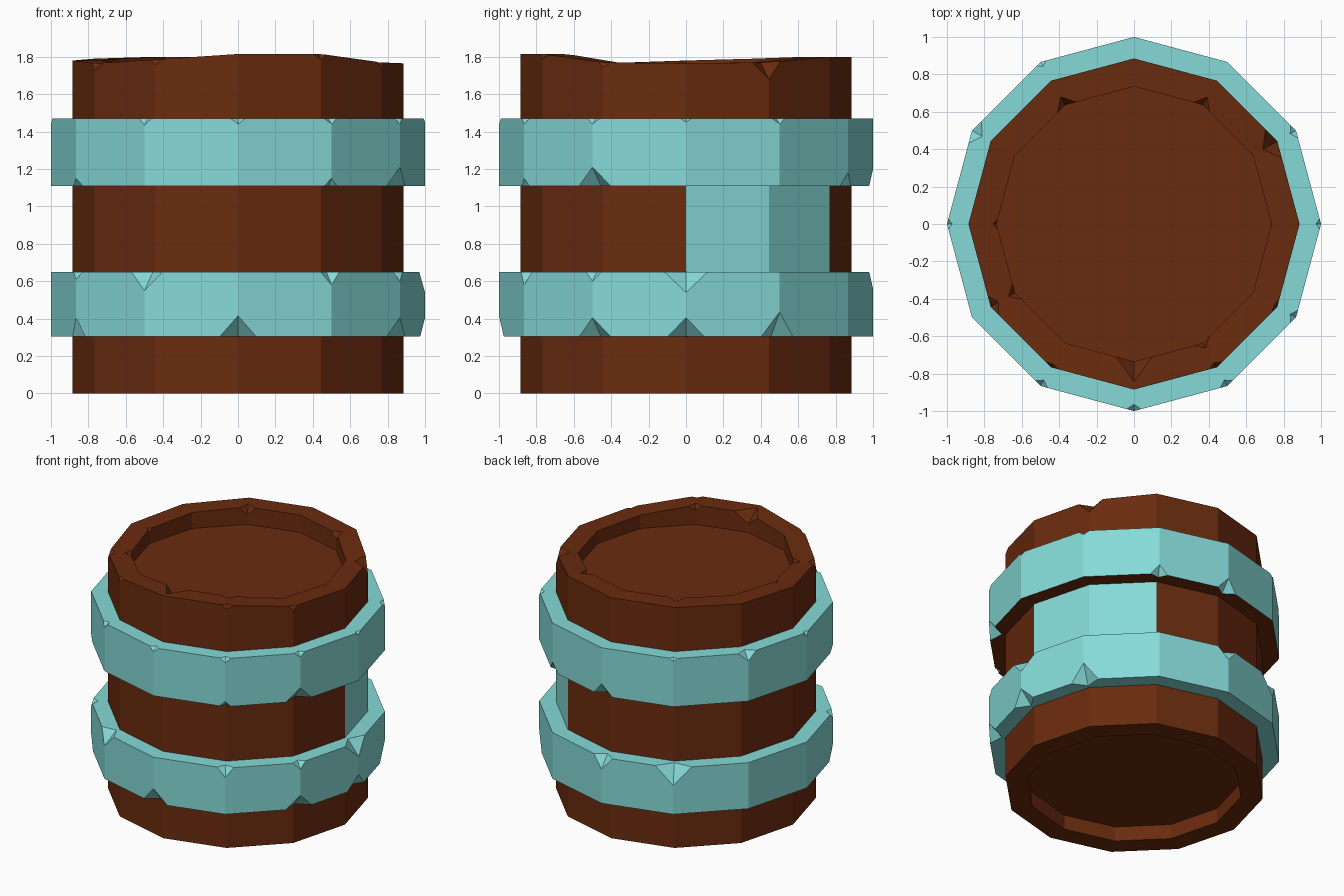
import bpy, bmesh, math
from mathutils import Vector

if "Cube" in bpy.data.objects:
    bpy.data.objects.remove(bpy.data.objects["Cube"], do_unlink=True)

SIDES = 12


def material(name, rgb):
    m = bpy.data.materials.new(name)
    m.use_nodes = True
    m.diffuse_color = (*rgb, 1)
    bsdf = m.node_tree.nodes["Principled BSDF"]
    bsdf.inputs["Base Color"].default_value = (*rgb, 1)
    bsdf.inputs["Roughness"].default_value = 0.9
    return m


BROWN = material("dark brown wood", (0.144, 0.024, 0.0045))
TEAL = material("pale teal metal", (0.235, 0.70, 0.685))


def lathe(profile, closed):
    """Revolve (radius, z) points; close the profile or cap both ends."""
    bm = bmesh.new()
    loops = []
    for r, z in profile:
        loops.append([bm.verts.new((r * math.cos(k * math.tau / SIDES),
                                    r * math.sin(k * math.tau / SIDES), z))
                      for k in range(SIDES)])
    pairs = list(zip(loops, loops[1:]))
    if closed:
        pairs.append((loops[-1], loops[0]))
    else:
        bm.faces.new(loops[0])
        bm.faces.new(loops[-1])
    for a, b in pairs:
        for k in range(SIDES):
            j = (k + 1) % SIDES
            bm.faces.new((a[k], a[j], b[j], b[k]))
    bmesh.ops.recalc_face_normals(bm, faces=bm.faces)
    bm.normal_update()
    return bm, loops


def chip(bm, v, width, height, depth):
    """Knock a small notch out of a corner, pushing the corner inward by depth."""
    radial = Vector((v.co.x, v.co.y, 0)).normalized()
    cuts = []
    for e in list(v.link_edges):
        d = e.other_vert(v).co - v.co
        flat = Vector((d.x, d.y, 0))
        if flat.length < 0.01:
            cuts.insert(0, (e, height))
        elif flat.normalized().cross(radial).length > 0.3:
            cuts.append((e, width))
    new = [bmesh.utils.edge_split(e, v, min(0.45 if s == width else 0.8, s / e.calc_length()))[1]
           for e, s in cuts]
    for side in new[1:]:
        bmesh.ops.connect_verts(bm, verts=[new[0], side])
    v.co -= radial * depth


def finish(bm, name, mats):
    me = bpy.data.meshes.new(name)
    bm.to_mesh(me)
    bm.free()
    for m in mats:
        me.materials.append(m)
    ob = bpy.data.objects.new(name, me)
    bpy.context.collection.objects.link(ob)
    return ob


# Barrel body with a recess at both ends
R, R_IN = 0.885, 0.735
bm, loops = lathe([(R_IN, 0.11), (R_IN, 0), (R, 0), (R, 0.65), (R, 1.11),
                   (R, 1.79), (R_IN, 1.79), (R_IN, 1.67)], closed=False)

# Teal panel on two staves between the hoops
for f in bm.faces:
    c = f.calc_center_median()
    if 0.65 < c.z < 1.11 and 0 < math.degrees(math.atan2(c.y, c.x)) < 60:
        f.material_index = 1

# Uneven rim
rim = [1.765, 1.77, 1.80, 1.80, 1.80, 1.79, 1.78, 1.765, 1.785, 1.815, 1.815, 1.77]
for k, z in enumerate(rim):
    loops[5][k].co.z = loops[6][k].co.z = z

# Rim chips: corner index, width, height, depth
for k, w, h, d in [(1, 0.09, 0.09, 0.09), (7, 0.06, 0.04, 0.05),
                   (8, 0.04, 0.03, 0.02), (10, 0.04, 0.03, 0.03), (11, 0.04, 0.03, 0.02)]:
    chip(bm, loops[5][k], w, h, d)
for k, w, h, d in [(2, 0.05, 0.05, -0.05), (4, 0.06, 0.06, -0.05), (6, 0.03, 0.03, -0.02),
                   (7, 0.05, 0.05, -0.04), (9, 0.10, 0.08, -0.11), (10, 0.05, 0.04, -0.03)]:
    chip(bm, loops[6][k], w, h, d)
finish(bm, "barrel_body", [BROWN, TEAL])


# Hoops with chipped corners: corner index, width, height
def hoop(name, z0, z1, bottom_chips, top_chips, brown_underside):
    bm, loops = lathe([(0.86, z0), (1, z0), (1, z1), (0.86, z1)], closed=True)
    for f in bm.faces:
        if brown_underside and f.normal.z < -0.9:
            f.material_index = 1
    for loop, chips in ((loops[1], bottom_chips), (loops[2], top_chips)):
        for k, w, h in chips:
            chip(bm, loop[k], w, h, min(0.09, 0.9 * w))
    finish(bm, name, [TEAL, BROWN])


hoop("lower_hoop", 0.305, 0.65,
     [(0, 0.10, 0.10), (1, 0.10, 0.13), (7, 0.07, 0.10), (9, 0.10, 0.11), (11, 0.10, 0.10)],
     [(0, 0.12, 0.11), (3, 0.08, 0.09), (4, 0.13, 0.13), (7, 0.05, 0.04),
      (8, 0.10, 0.10), (10, 0.06, 0.07), (11, 0.05, 0.05)], False)
hoop("upper_hoop", 1.11, 1.47,
     [(2, 0.06, 0.07), (3, 0.08, 0.09), (7, 0.05, 0.04), (10, 0.04, 0.04), (11, 0.10, 0.10)],
     [(0, 0.03, 0.02), (1, 0.04, 0.03), (4, 0.03, 0.02), (5, 0.07, 0.06), (6, 0.03, 0.03),
      (8, 0.04, 0.035), (9, 0.04, 0.03), (10, 0.04, 0.03), (11, 0.04, 0.03)], True)
